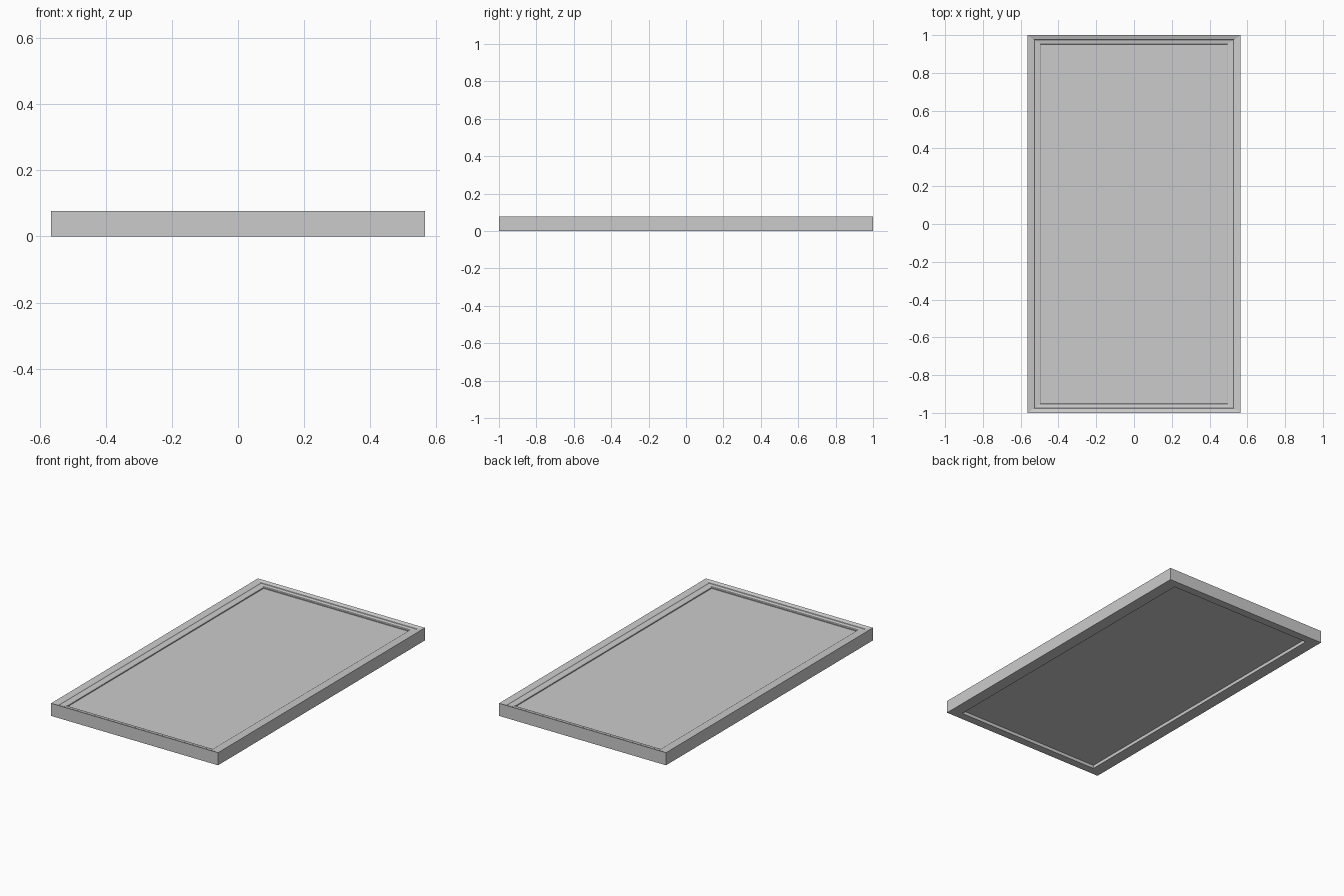
import bpy, bmesh

if "Cube" in bpy.data.objects:
    bpy.data.objects.remove(bpy.data.objects["Cube"])

HX, HY, H = 0.565, 1.0, 0.077      # outer half sizes and height
WX, WY = 0.073, 0.05               # moulding width on the long / short sides


def rect_ring(bm, t, z):
    """Rectangle of verts inset by fraction t of the moulding width."""
    x, y = HX - WX * t, HY - WY * t
    return [bm.verts.new(p) for p in
            ((-x, -y, z), (x, -y, z), (x, y, z), (-x, y, z))]


def finish(bm, name):
    bmesh.ops.recalc_face_normals(bm, faces=bm.faces)
    me = bpy.data.meshes.new(name)
    bm.to_mesh(me)
    bm.free()
    bpy.context.collection.objects.link(bpy.data.objects.new(name, me))


# Mitred frame: closed moulding profile swept round the rectangle
profile = [(0, 0), (0, H), (0.48, 0.070), (0.52, 0.067),
           (0.92, 0.064), (1.0, 0.060), (1.0, 0)]
bm = bmesh.new()
rings = [rect_ring(bm, t, z) for t, z in profile]
for a, b in zip(rings, rings[1:] + rings[:1]):
    for i in range(4):
        j = (i + 1) % 4
        bm.faces.new((a[i], a[j], b[j], b[i]))
finish(bm, "frame")

# Flat panel set into the frame, recessed on both sides
bm = bmesh.new()
low, high = rect_ring(bm, 1.0, 0.02), rect_ring(bm, 1.0, 0.054)
bm.faces.new(low)
bm.faces.new(high)
for i in range(4):
    j = (i + 1) % 4
    bm.faces.new((low[i], low[j], high[j], high[i]))
finish(bm, "panel")
